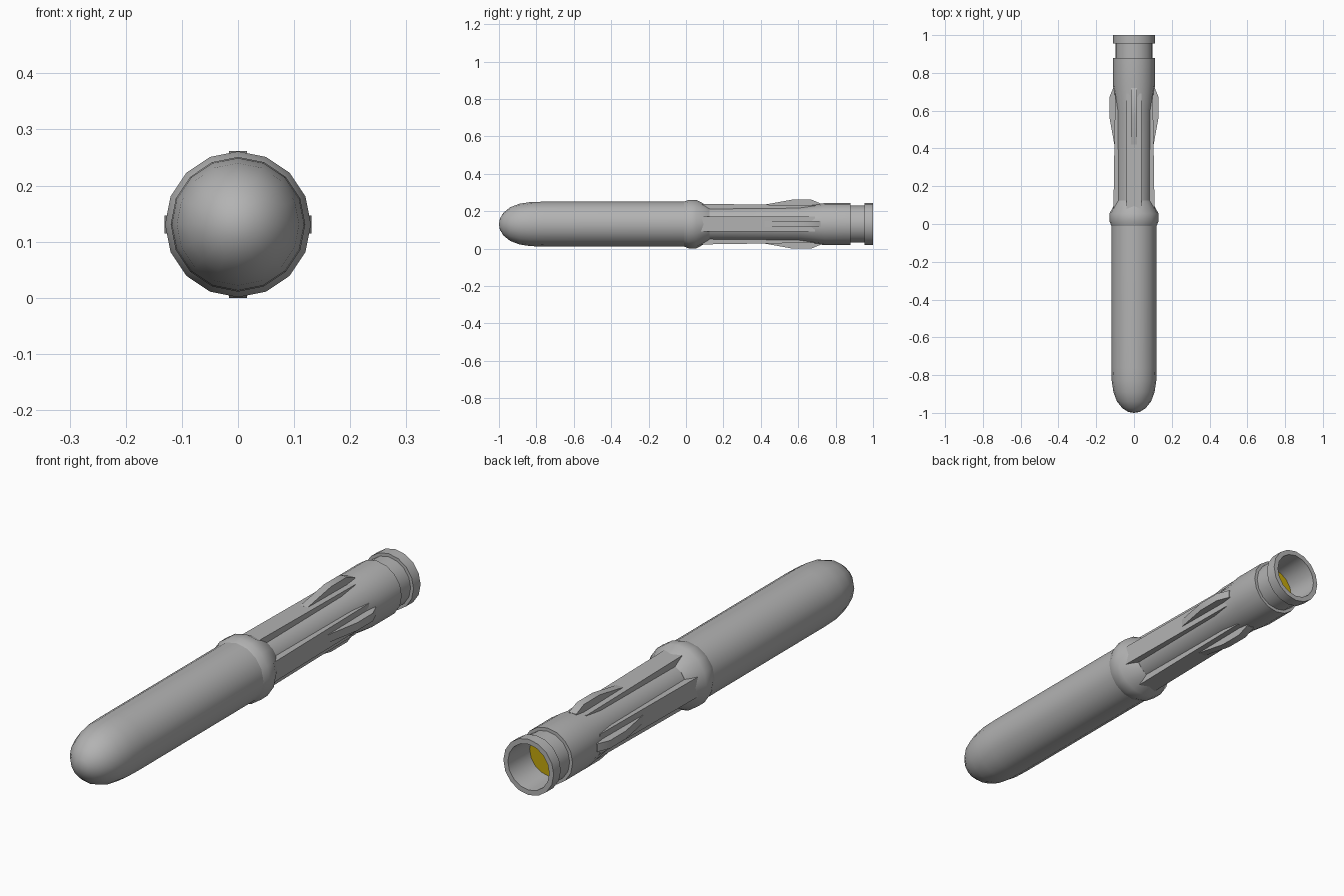
import bpy
import bmesh
from math import sin, cos, pi, radians
from mathutils import Matrix

cube = bpy.data.objects.get("Cube")
if cube:
    bpy.data.objects.remove(cube, do_unlink=True)

SIDES = 16
AXIS_Z = 0.131


def material(name, rgb):
    m = bpy.data.materials.new(name)
    m.use_nodes = True
    color = (*rgb, 1)
    m.diffuse_color = color
    m.node_tree.nodes["Principled BSDF"].inputs["Base Color"].default_value = color
    return m


grey = material("grey metal", (0.45, 0.45, 0.45))
gold = material("gold", (0.55, 0.39, 0.004))


def finish(bm, name, mat):
    bmesh.ops.recalc_face_normals(bm, faces=bm.faces)
    mesh = bpy.data.meshes.new(name)
    bm.to_mesh(mesh)
    bm.free()
    mesh.materials.append(mat)
    ob = bpy.data.objects.new(name, mesh)
    ob.location.z = AXIS_Z
    bpy.context.collection.objects.link(ob)
    bpy.ops.object.select_all(action="DESELECT")
    ob.select_set(True)
    bpy.context.view_layer.objects.active = ob
    bpy.ops.object.shade_smooth_by_angle(angle=radians(30))
    return ob


def lathe(name, profile, mat):
    """Revolve (y, radius) points about the long axis; radius 0 closes an end."""
    bm = bmesh.new()
    rings = []
    for y, r in profile:
        n = SIDES if r else 1
        rings.append([bm.verts.new((r * sin(2 * pi * i / SIDES), y, r * cos(2 * pi * i / SIDES)))
                      for i in range(n)])
    for a, b in zip(rings, rings[1:]):
        for i in range(SIDES):
            j = (i + 1) % SIDES
            quad = [a[i % len(a)], a[j % len(a)], b[j % len(b)], b[i % len(b)]]
            bm.faces.new(list(dict.fromkeys(quad)))
    return finish(bm, name, mat)


def radial_plate(name, outline, half_width, turn):
    """Extrude a (y, radius) outline sideways, then turn it about the axis."""
    bm = bmesh.new()
    face = bm.faces.new([bm.verts.new((-half_width, y, r)) for y, r in outline])
    out = bmesh.ops.extrude_face_region(bm, geom=[face])
    moved = [g for g in out["geom"] if isinstance(g, bmesh.types.BMVert)]
    bmesh.ops.translate(bm, verts=moved, vec=(2 * half_width, 0, 0))
    bmesh.ops.rotate(bm, verts=bm.verts, cent=(0, 0, 0), matrix=Matrix.Rotation(turn, 3, "Y"))
    return finish(bm, name, grey)


# Rounded front body
lathe("front_body", [(-1, 0), (-0.995, 0.03), (-0.975, 0.062), (-0.94, 0.09), (-0.89, 0.109),
                     (-0.83, 0.118), (-0.76, 0.12), (0.01, 0.12), (0.01, 0)], grey)

# Raised collar that tapers down into the shaft
lathe("collar", [(-0.01, 0), (-0.01, 0.12), (0.015, 0.13), (0.055, 0.13),
                 (0.125, 0.092), (0.125, 0)], grey)

# Shaft, tail sleeve, neck, rim and open bore
lathe("shaft_and_tail", [(0.1, 0), (0.1, 0.091), (0.6, 0.095), (0.74, 0.112), (0.88, 0.112),
                         (0.88, 0.099), (0.955, 0.099), (0.955, 0.112), (1, 0.112),
                         (1, 0.092), (0.87, 0.086)], grey)

# Gold disc at the bottom of the bore
lathe("bore_disc", [(0.87, 0.086), (0.87, 0)], gold)

# Four raised panels along the shaft, each carrying a fin
panel = [(0.06, 0.05), (0.06, 0.109), (0.4, 0.104), (0.69, 0.1), (0.69, 0.05)]
fin = [(0.42, 0.08), (0.42, 0.104), (0.57, 0.131), (0.67, 0.131), (0.72, 0.11), (0.72, 0.08)]
for i, side in enumerate(("top", "left", "bottom", "right")):
    radial_plate(side + "_panel", panel, 0.04, i * pi / 2)
    radial_plate(side + "_fin", fin, 0.016, i * pi / 2)
